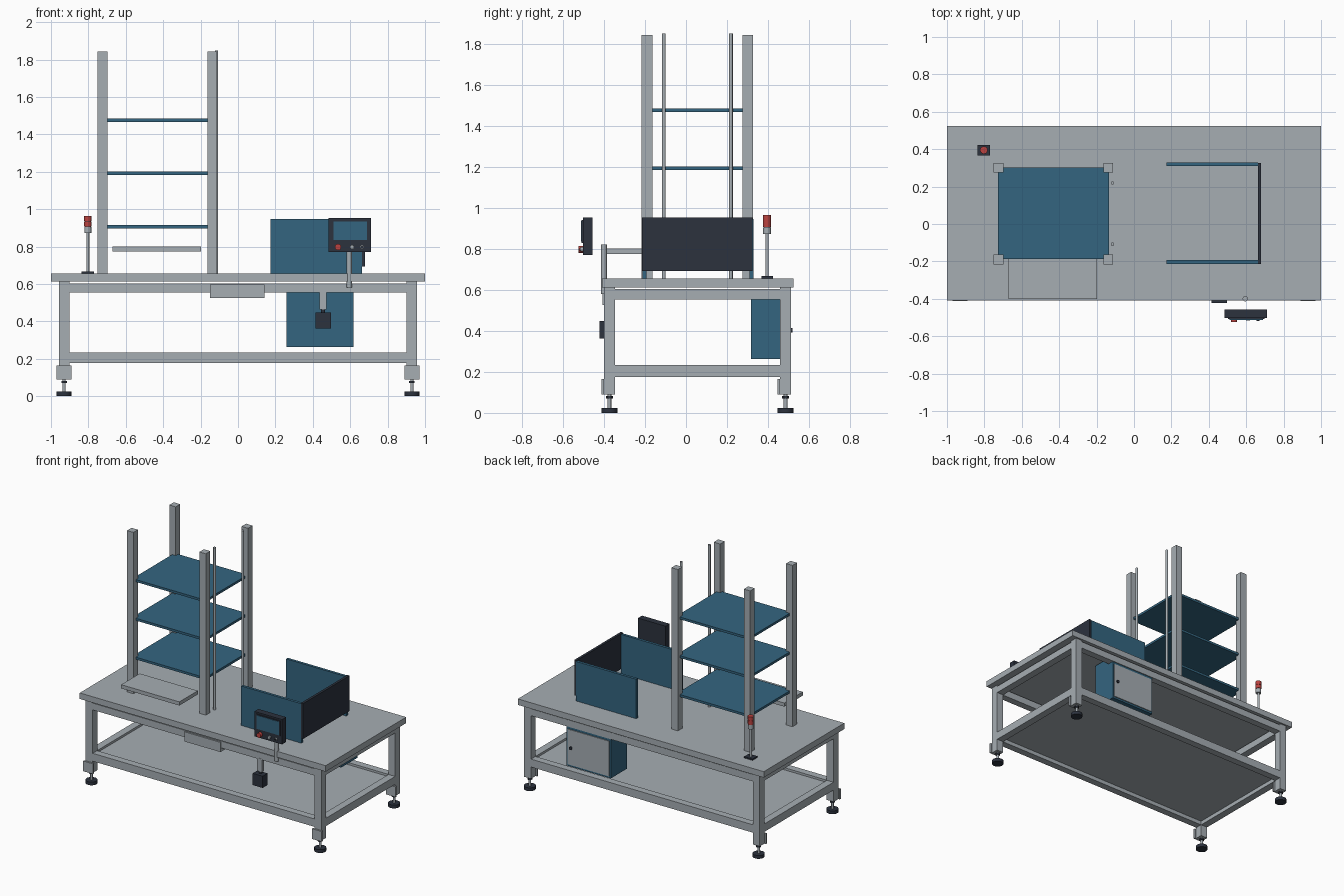
import bpy
from math import pi

if "Cube" in bpy.data.objects:
    bpy.data.objects.remove(bpy.data.objects["Cube"])


def material(name, rgb):
    m = bpy.data.materials.new(name)
    m.diffuse_color = (*rgb, 1)
    m.use_nodes = True
    m.node_tree.nodes["Principled BSDF"].inputs["Base Color"].default_value = m.diffuse_color
    return m


GREY = material("light grey metal", (0.38, 0.42, 0.45))
BLUE = material("steel blue", (0.034, 0.13, 0.216))
DARK = material("charcoal", (0.025, 0.032, 0.048))
RED = material("signal red", (0.50, 0.055, 0.05))


def box(name, x, y, z, mat, bevel=0):
    """Box from (min, max) pairs along each axis."""
    bpy.ops.mesh.primitive_cube_add(size=1, location=[(a + b) / 2 for a, b in (x, y, z)])
    o = bpy.context.object
    o.name = name
    o.scale = [b - a for a, b in (x, y, z)]
    bpy.ops.object.transform_apply(location=False, rotation=False, scale=True)
    o.data.materials.append(mat)
    if bevel:
        b = o.modifiers.new("bevel", 'BEVEL')
        b.width, b.segments = bevel, 1
    return o


def rod(name, x, y, z, r, mat, sides=24):
    """Upright cylinder between two heights."""
    bpy.ops.mesh.primitive_cylinder_add(vertices=sides, radius=r, depth=z[1] - z[0],
                                        location=(x, y, (z[0] + z[1]) / 2))
    o = bpy.context.object
    o.name = name
    o.data.materials.append(mat)
    bpy.ops.object.shade_smooth_by_angle()
    return o


def knob(name, x, z, y, r, mat):
    """Cylinder lying along y between two depths."""
    bpy.ops.mesh.primitive_cylinder_add(vertices=20, radius=r, depth=abs(y[1] - y[0]),
                                        location=(x, (y[0] + y[1]) / 2, z),
                                        rotation=(pi / 2, 0, 0))
    o = bpy.context.object
    o.name = name
    o.data.materials.append(mat)
    bpy.ops.object.shade_smooth_by_angle()


# Table top
box("table_top", (-1, 1), (-0.41, 0.525), (0.612, 0.656), GREY)

# Legs, mounting plates and levelling feet
for cx in (-0.93, 0.93):
    for cy in (-0.373, 0.485):
        box("leg", (cx - 0.028, cx + 0.028), (cy - 0.027, cy + 0.027), (0.09, 0.612), GREY)
        box("foot_plate", (cx - 0.04, cx + 0.04), (cy - 0.04, cy - 0.027), (0.09, 0.165), GREY)
        rod("foot_stem", cx, cy, (0.02, 0.09), 0.009, GREY, 16)
        rod("foot_nut", cx, cy, (0.07, 0.082), 0.017, DARK, 6)
        rod("foot_pad", cx, cy, (0, 0.024), 0.04, DARK, 32)

# Frame rails and lower shelf
for label, z in (("upper", (0.553, 0.603)), ("lower", (0.176, 0.234))):
    for cy in (-0.373, 0.485):
        box(label + "_long_rail", (-0.902, 0.902), (cy - 0.026, cy + 0.026), z, GREY)
    for cx in (-0.93, 0.93):
        box(label + "_end_rail", (cx - 0.027, cx + 0.027), (-0.346, 0.458), z, GREY)
box("lower_shelf", (-0.903, 0.903), (-0.347, 0.459), (0.205, 0.218), GREY)

# Rack columns, guide rods and shelves
for cx in (-0.725, -0.137):
    for cy in (-0.19, 0.301):
        box("rack_column", (cx - 0.026, cx + 0.026), (cy - 0.026, cy + 0.026),
            (0.656, 1.842), GREY)
for cy in (-0.108, 0.219):
    rod("guide_rod", -0.115, cy, (0.656, 1.848), 0.009, GREY, 16)
for z in (0.897, 1.183, 1.467):
    box("rack_shelf", (-0.728, -0.134), (-0.187, 0.303), (z, z + 0.017), BLUE)
box("loading_tray", (-0.67, -0.197), (-0.40, -0.185), (0.774, 0.801), GREY)

# Work enclosure open to the left
for cy in (-0.203, 0.319):
    box("enclosure_side", (0.175, 0.664), (cy - 0.01, cy + 0.01), (0.656, 0.946), BLUE)
box("enclosure_end", (0.662, 0.680), (-0.214, 0.325), (0.692, 0.952), DARK)

# Signal tower
tx, ty = -0.803, 0.395
box("signal_base", (tx - 0.034, tx + 0.034), (ty - 0.028, ty + 0.028), (0.656, 0.666), DARK)
rod("signal_pole", tx, ty, (0.666, 0.875), 0.008, GREY, 16)
rod("signal_body", tx, ty, (0.872, 0.904), 0.019, GREY)
rod("signal_gap", tx, ty, (0.904, 0.962), 0.016, DARK)
for z in (0.906, 0.936):
    rod("signal_lamp", tx, ty, (z, z + 0.028), 0.02, RED)

# Control panel with screen and buttons
rod("panel_post", 0.595, -0.40, (0.58, 0.82), 0.014, GREY)
box("panel_case", (0.485, 0.71), (-0.503, -0.456), (0.77, 0.953), DARK)
box("panel_bezel", (0.503, 0.697), (-0.509, -0.503), (0.828, 0.941), DARK)
box("panel_screen", (0.51, 0.69), (-0.512, -0.508), (0.835, 0.935), BLUE)
knob("stop_button", 0.535, 0.797, (-0.525, -0.503), 0.017, RED)
knob("start_button", 0.61, 0.797, (-0.515, -0.503), 0.011, GREY)
knob("mode_button_ring", 0.663, 0.797, (-0.514, -0.503), 0.011, GREY)
knob("mode_button", 0.663, 0.797, (-0.518, -0.514), 0.007, DARK)

# Front junction box and hanging switch
box("junction_box", (-0.15, 0.143), (-0.408, -0.355), (0.526, 0.597), GREY)
box("switch_bracket", (0.436, 0.474), (-0.40, -0.375), (0.463, 0.56), GREY)
rod("switch_neck", 0.455, -0.387, (0.448, 0.466), 0.011, DARK, 16)
box("switch_box", (0.415, 0.496), (-0.422, -0.365), (0.362, 0.448), DARK)

# Electrical cabinet with rear door
box("cabinet", (0.258, 0.617), (0.317, 0.505), (0.262, 0.60), BLUE)
box("cabinet_door", (0.27, 0.605), (0.505, 0.511), (0.276, 0.535), GREY)
knob("cabinet_lock", 0.578, 0.402, (0.511, 0.52), 0.011, DARK)
